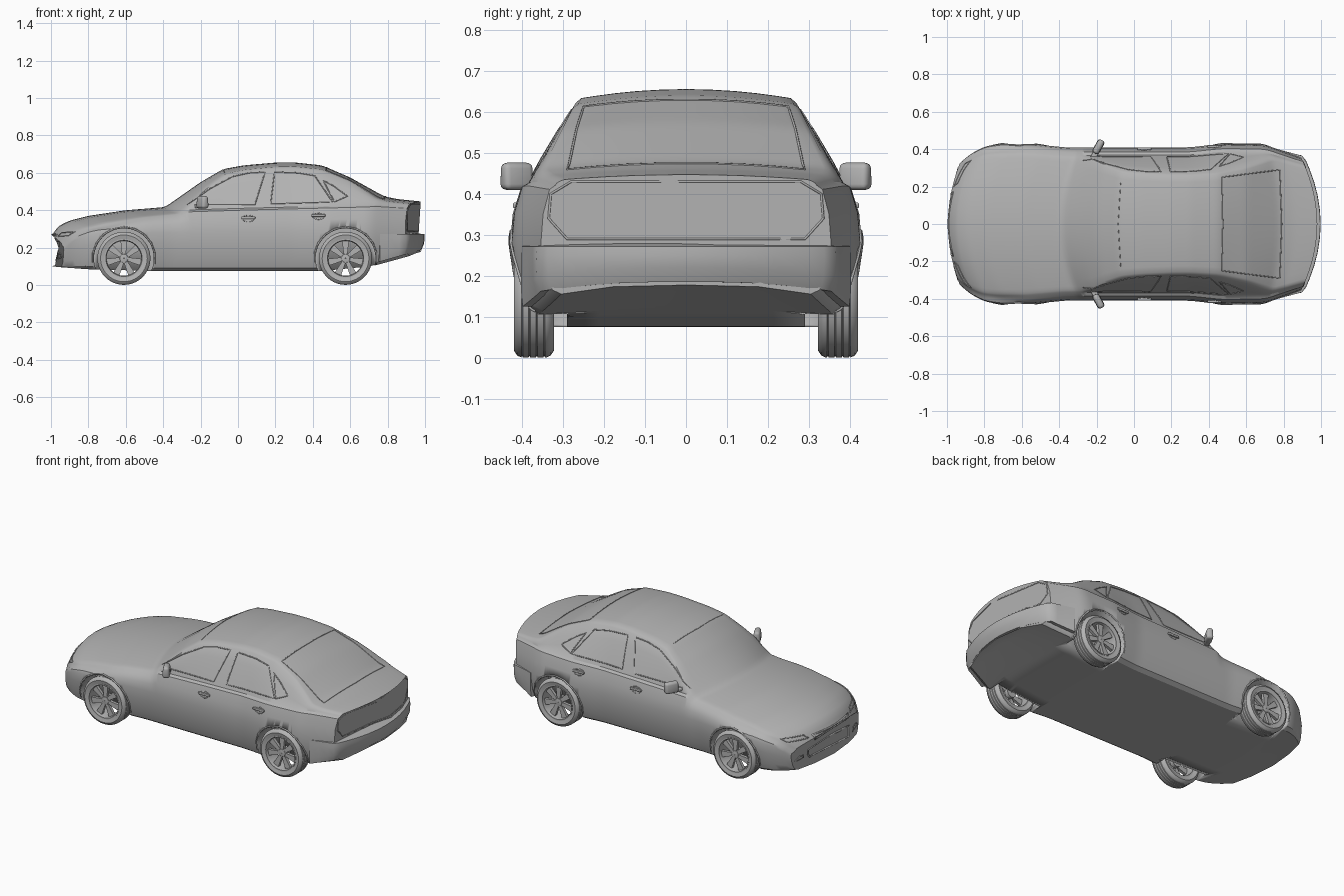
import bpy, bmesh, math
from mathutils import Vector, Matrix
from mathutils.bvhtree import BVHTree

cube = bpy.data.objects.get("Cube")
if cube:
    bpy.data.objects.remove(cube)

grey = bpy.data.materials.new("plain grey")
grey.use_nodes = True
grey.diffuse_color = (0.45, 0.45, 0.45, 1)
grey.node_tree.nodes["Principled BSDF"].inputs["Base Color"].default_value = (0.45, 0.45, 0.45, 1)


def finish(name, bm, angle=35):
    bmesh.ops.recalc_face_normals(bm, faces=bm.faces)
    mesh = bpy.data.meshes.new(name)
    bm.to_mesh(mesh)
    bm.free()
    mesh.materials.append(grey)
    ob = bpy.data.objects.new(name, mesh)
    bpy.context.collection.objects.link(ob)
    bpy.ops.object.select_all(action='DESELECT')
    ob.select_set(True)
    bpy.context.view_layer.objects.active = ob
    bpy.ops.object.shade_smooth_by_angle(angle=math.radians(angle))
    return ob


def loft(bm, rings, closed=False):
    rows = [[bm.verts.new(p) for p in ring] for ring in rings]
    n = len(rows[0])
    pairs = list(zip(rows, rows[1:] + rows[:1])) if closed else list(zip(rows, rows[1:]))
    for a, b in pairs:
        for i in range(n):
            j = (i + 1) % n
            bm.faces.new((a[i], a[j], b[j], b[i]))
    if not closed:
        bm.faces.new(rows[0])
        bm.faces.new(rows[-1])


def linear(table, x):
    if x <= table[0][0]:
        return table[0][1]
    for (x0, v0), (x1, v1) in zip(table, table[1:]):
        if x <= x1:
            return v0 + (v1 - v0) * (x - x0) / (x1 - x0)
    return table[-1][1]


def curve(table, x, r=0.03):
    return sum(linear(table, x + r * k / 3) for k in range(-3, 4)) / 7


# Body profiles along the length
TOP = [(-1, .25), (-.97, .31), (-.9, .345), (-.8, .37), (-.6, .4), (-.39, .417), (-.2, .55), (-.08, .62), (.03, .64),
       (.2, .655), (.3, .656), (.45, .64), (.6, .575), (.78, .475), (.85, .46), (1, .445)]
WIDE = [(-1, .28), (-.93, .32), (-.9, .36), (-.8, .415), (-.7, .43), (-.55, .428), (-.35, .408), (.3, .41),
        (.48, .43), (.7, .425), (.82, .38), (.92, .345), (1, .33)]
LOW = [(-1, .1), (-.75, .083), (-.4, .075), (.45, .075), (.7, .1), (.98, .18)]
BELT = [(-1, .26), (-.9, .3), (-.6, .36), (-.4, .4), (.8, .43), (1, .42)]
DROP = [(-1, .035), (-.5, .03), (-.1, .026), (.5, .022), (.8, .012)]
BEND = [(-1, .6), (-.45, .7), (-.1, .2), (.05, 0), (.6, 0), (.98, -.7)]
WHEELS = [(-.61, .143), (.575, .143)]


def section(xc):
    bend = curve(BEND, xc)
    w = curve(WIDE, xc)
    for _ in range(4):
        w = curve(WIDE, xc + bend * w * w)
    top = curve(TOP, xc, .018)
    rail = top - curve(DROP, xc)
    ry = min(.37 - .49 * (rail - .415), .84 * w)
    belt = min(curve(BELT, xc), rail - .012)
    mid = min(.28, belt - .03)
    low = curve(LOW, xc + bend * w * w)
    pts = [(0, curve(LOW, xc)), (.5 * w, curve(LOW, xc + bend * w * w / 4))]
    pts += [(f * w, low + t * (mid - low)) for f, t in
            ((.86, 0), (.92, .08), (.96, .3), (.99, .7), (1, 1))]
    pts += [(.985 * w, (mid + belt) / 2), (.94 * w, belt - .01), (.9 * w, belt)]
    for t in (.33, .67, .95):
        pts.append((.9 * w + (ry - .9 * w) * t + .02 * t * (1 - t), belt + (rail - belt) * t))
    pts += [(f * ry, rail + (top - rail) * (1 - f * f)) for f in (.97, .85, .65, .45, .22, 0)]
    half = [Vector((xc + bend * y * y, y, z)) for y, z in pts]
    return half + [Vector((p.x, -p.y, p.z)) for p in half[-2:0:-1]]


bm = bmesh.new()
N = 110
loft(bm, [section(-.995 + 1.975 * i / N) for i in range(N + 1)])
body = finish("body", bm, 32)

# Wheel wells
for x, z in WHEELS:
    for side in (-1, 1):
        bm = bmesh.new()
        bmesh.ops.create_cone(bm, cap_ends=True, segments=48, radius1=.16, radius2=.16, depth=.3,
                              matrix=Matrix.Translation((x, side * .44, z)) @ Matrix.Rotation(math.pi / 2, 4, 'X'))
        cutter = finish("well_cutter", bm)
        cutter.hide_render = True
        mod = body.modifiers.new("well", 'BOOLEAN')
        mod.operation = 'DIFFERENCE'
        mod.object = cutter
        bpy.context.view_layer.objects.active = body
        bpy.ops.object.modifier_apply(modifier=mod.name)
        bpy.data.objects.remove(cutter)

bm = bmesh.new()
bm.from_mesh(body.data)
tree = BVHTree.FromBMesh(bm)
bm.free()


# Fine trims laid on the body surface
def trim(name, pts, axis, sign, radius=.003, closed=True):
    data = bpy.data.curves.new(name, 'CURVE')
    data.dimensions = '3D'
    data.bevel_depth = radius
    data.bevel_resolution = 1
    data.materials.append(grey)
    ends = pts[1:] + pts[:1] if closed else pts[1:]
    path = []
    for a, b in zip(pts, ends):
        for k in range(8):
            p = Vector(a).lerp(Vector(b), k / 8)
            start = list(p)
            start.insert(axis, 2 * sign)
            aim = [0, 0, 0]
            aim[axis] = -sign
            hit = tree.ray_cast(Vector(start), Vector(aim))[0]
            if hit:
                path.append(hit)
    spline = data.splines.new('POLY')
    spline.points.add(len(path) - 1)
    for point, p in zip(spline.points, path):
        point.co = (*p, 1)
    spline.use_cyclic_u = closed
    bpy.context.collection.objects.link(bpy.data.objects.new(name, data))


FRONT_WIN = [(-.27, .43), (-.15, .515), (-.03, .58), (.06, .6), (.145, .605), (.09, .43)]
REAR_WIN = [(.175, .435), (.195, .605), (.32, .6), (.41, .585), (.505, .445)]
QUARTER_WIN = [(.455, .56), (.51, .53), (.585, .475), (.515, .445)]
for side, tag in ((1, "left"), (-1, "right")):
    for name, pts in (("front_window", FRONT_WIN), ("rear_window", REAR_WIN), ("quarter_window", QUARTER_WIN)):
        trim(f"{tag}_{name}_frame", pts, 1, side)
    for (x, z), name in zip(WHEELS, ("front", "rear")):
        arc = [(x + .167 * math.cos(a), z + .167 * math.sin(a))
               for a in (math.radians(d) for d in range(-10, 191, 20))]
        trim(f"{tag}_{name}_arch_lip", arc, 1, side, .005, False)
    trim(f"{tag}_headlight_rim", [(side * .2, .26), (side * .32, .265), (side * .34, .285), (side * .22, .28)], 0, -1)
    trim(f"{tag}_fog_light_rim", [(side * .22, .14), (side * .3, .15), (side * .27, .17), (side * .23, .165)], 0, -1)
trim("grille_frame", [(-.15, .235), (.15, .235), (.17, .27), (-.17, .27)], 0, -1, .005)
trim("intake_frame", [(-.17, .13), (.17, .13), (.19, .185), (-.19, .185)], 0, -1, .005)
trim("windscreen_top_seam", [(-.07, -.25), (-.085, 0), (-.07, .25)], 2, 1, .002, False)
trim("rear_glass_frame", [(.47, -.25), (.475, 0), (.47, .25), (.78, .29), (.79, 0), (.78, -.29)], 2, 1)
trim("boot_panel_edge", [(-.29, .29), (-.335, .34), (-.33, .4), (-.28, .43), (.28, .43), (.33, .4),
                         (.335, .34), (.29, .29)], 0, 1, .003)

# Rear bumper wrapped round the tail
plan = [(x, curve(WIDE, x)) for x in (.76, .81, .86, .89)]
plan += [(.98 - .7 * y * y, y) for y in (.33, .29, .22, .15, .07, 0)]
plan += [(x, -y) for x, y in plan[-2::-1]]
rings = []
for i, (x, y) in enumerate(plan):
    a, b = Vector(plan[max(i - 1, 0)]), Vector(plan[min(i + 1, len(plan) - 1)])
    out = Vector((a.y - b.y, b.x - a.x)).normalized()
    low = curve(LOW, x) + .008
    swell = .018 * min(1, i / 4, (len(plan) - 1 - i) / 4)
    rings.append([(x + out.x * d, y + out.y * d, z) for d, z in
                  ((-.05, low), (swell * .2 - .004, low), (swell * .8, low + .035),
                   (swell, .25), (swell * .9, .272), (-.05, .28))])
bm = bmesh.new()
loft(bm, rings)
finish("rear_bumper", bm, 40)


# Wheels
def lathe(bm, profile, at, side, steps=40):
    x, z = at
    rings = []
    for k in range(steps):
        a = math.tau * k / steps
        rings.append([(x + r * math.cos(a), side * y, z + r * math.sin(a)) for r, y in profile])
    loft(bm, rings, True)


def block(bm, size, matrix, bevel=0, taper=1):
    part = bmesh.ops.create_cube(bm, size=1)["verts"]
    for v in part:
        if v.co.z > 0:
            v.co.x *= taper
    bmesh.ops.transform(bm, verts=part, matrix=matrix @ Matrix.Diagonal((*size, 1)))
    if bevel:
        edges = list({e for v in part for e in v.link_edges})
        bmesh.ops.bevel(bm, geom=edges, offset=bevel, segments=3, affect='EDGES', profile=.5)


TYRE = [(.103, .33), (.125, .322), (.137, .33)]
for g in (.346, .364, .382, .4):
    TYRE += [(.142, g - .006), (.142, g - .002), (.138, g), (.142, g + .002)]
TYRE += [(.138, .412), (.125, .42), (.103, .415)]
RIM = [(.104, .33), (.104, .417), (.097, .417), (.093, .405), (.095, .33)]
HUB = [(.002, .36), (.03, .36), (.03, .395), (.022, .402), (.002, .404)]
for at, end in zip(WHEELS, ("front", "rear")):
    for side, tag in ((1, "left"), (-1, "right")):
        bm = bmesh.new()
        lathe(bm, TYRE, at, side)
        finish(f"{tag}_{end}_tyre", bm, 40)
        bm = bmesh.new()
        lathe(bm, RIM, at, side)
        lathe(bm, HUB, at, side, 24)
        for k in range(7):
            turn = Matrix.Translation((at[0], side * .392, at[1])) @ Matrix.Rotation(math.tau * k / 7, 4, 'Y')
            block(bm, (.02, .018, .078), turn @ Matrix.Translation((0, 0, .06)), 0, 1.9)
        finish(f"{tag}_{end}_rim", bm)

# Door mirrors and handles
for side, tag in ((1, "left"), (-1, "right")):
    bm = bmesh.new()
    spin = Matrix.Rotation(side * -.5, 4, 'Z')
    block(bm, (.042, .08, .066), Matrix.Translation((-.19, side * .413, .443)) @ spin, .014, .8)
    block(bm, (.03, .06, .018), Matrix.Translation((-.21, side * .37, .42)) @ spin, .005)
    finish(f"{tag}_mirror", bm, 50)
    for x, z, name in ((.055, .36, "front"), (.43, .372, "rear")):
        hit = tree.ray_cast(Vector((x, side * 2, z)), Vector((0, -side, 0)))[0]
        bm = bmesh.new()
        block(bm, (.075, .014, .014), Matrix.Translation((x, hit.y + side * .004, z)), .004)
        finish(f"{tag}_{name}_handle", bm)
        loop = [(x + .032 * math.cos(a), z - .004 + .018 * math.sin(a)) for a in (k * math.tau / 8 for k in range(8))]
        trim(f"{tag}_{name}_handle_cup", loop, 1, side, .002)
